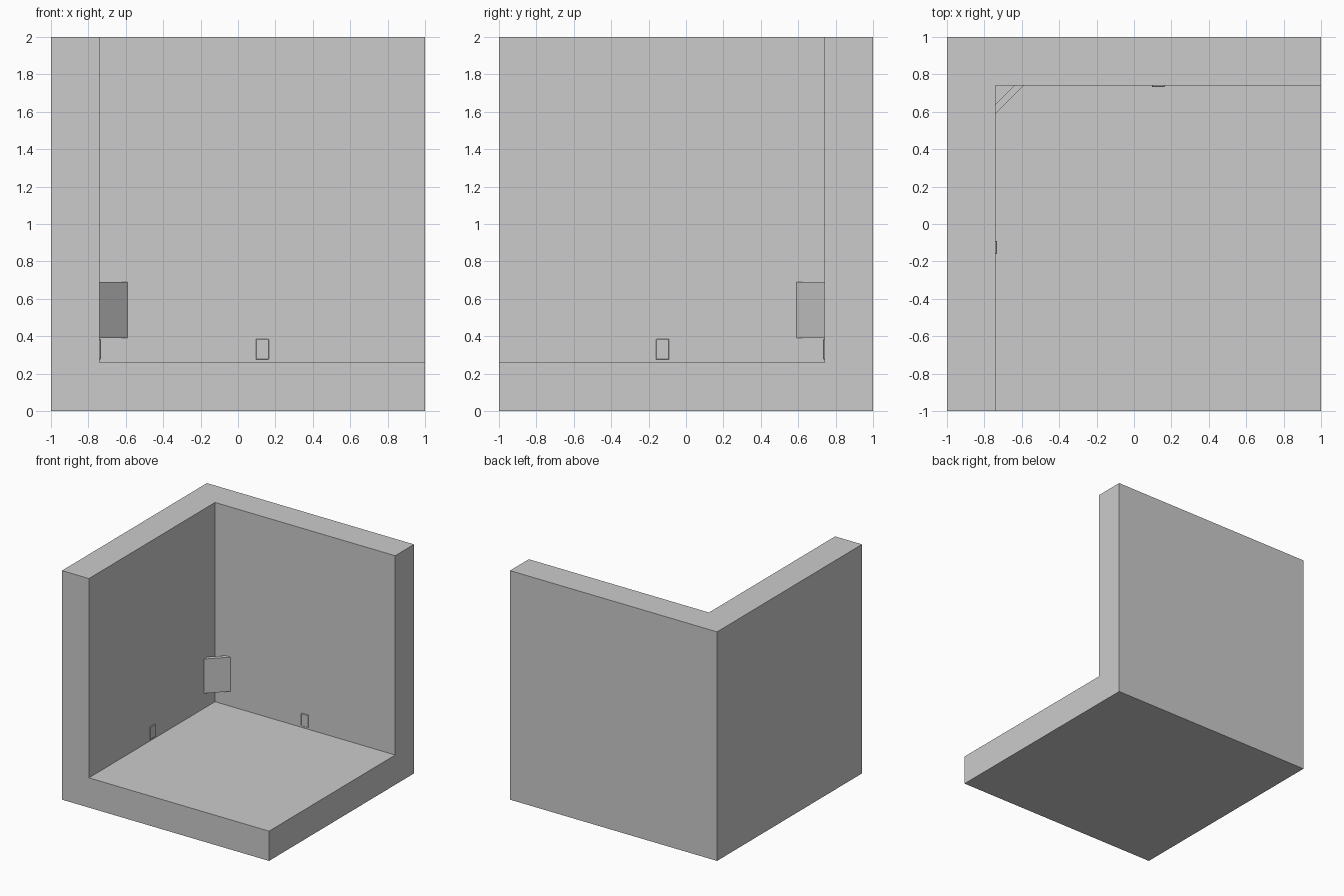
import bpy, bmesh

if "Cube" in bpy.data.objects:
    bpy.data.objects.remove(bpy.data.objects["Cube"])

INNER = 0.74   # inside faces of the two walls
FLOOR = 0.26   # top of the floor


def prism(name, outline, z0, z1):
    """Extrude an outline in plan between two heights."""
    bm = bmesh.new()
    face = bm.faces.new([bm.verts.new((x, y, z0)) for x, y in outline])
    out = bmesh.ops.extrude_face_region(bm, geom=[face])
    top = [v for v in out["geom"] if isinstance(v, bmesh.types.BMVert)]
    bmesh.ops.translate(bm, verts=top, vec=(0, 0, z1 - z0))
    bmesh.ops.recalc_face_normals(bm, faces=bm.faces)
    mesh = bpy.data.meshes.new(name)
    bm.to_mesh(mesh)
    bm.free()
    obj = bpy.data.objects.new(name, mesh)
    bpy.context.collection.objects.link(obj)
    return obj


def box(name, x0, x1, y0, y1, z0, z1):
    return prism(name, [(x0, y0), (x1, y0), (x1, y1), (x0, y1)], z0, z1)


# Room shell: floor, walls and corner as one solid
shell = box("room_shell", -1, 1, -1, 1, 0, 2)
cutter = box("room_cutter", -INNER, 1.5, -1.5, INNER, FLOOR, 2.5)
cutter.hide_render = True
cutter.hide_viewport = True
cut = shell.modifiers.new("hollow", "BOOLEAN")
cut.object = cutter
cut.solver = "EXACT"

# Flat panel spanning the corner diagonally, with a gap behind it
prism("corner_panel",
      [(-INNER, 0.59), (-0.59, INNER), (-0.64, INNER), (-INNER, 0.64)],
      0.39, 0.69)

# Thin wall plates just above the floor
plates = [
    box("left_wall_plate", -0.745, -0.733, -0.16, -0.09, 0.275, 0.385),
    box("back_wall_plate", 0.095, 0.165, 0.733, 0.745, 0.275, 0.385),
]
for plate in plates:
    edge = plate.modifiers.new("softened_edge", "BEVEL")
    edge.width = 0.003
    edge.segments = 1
